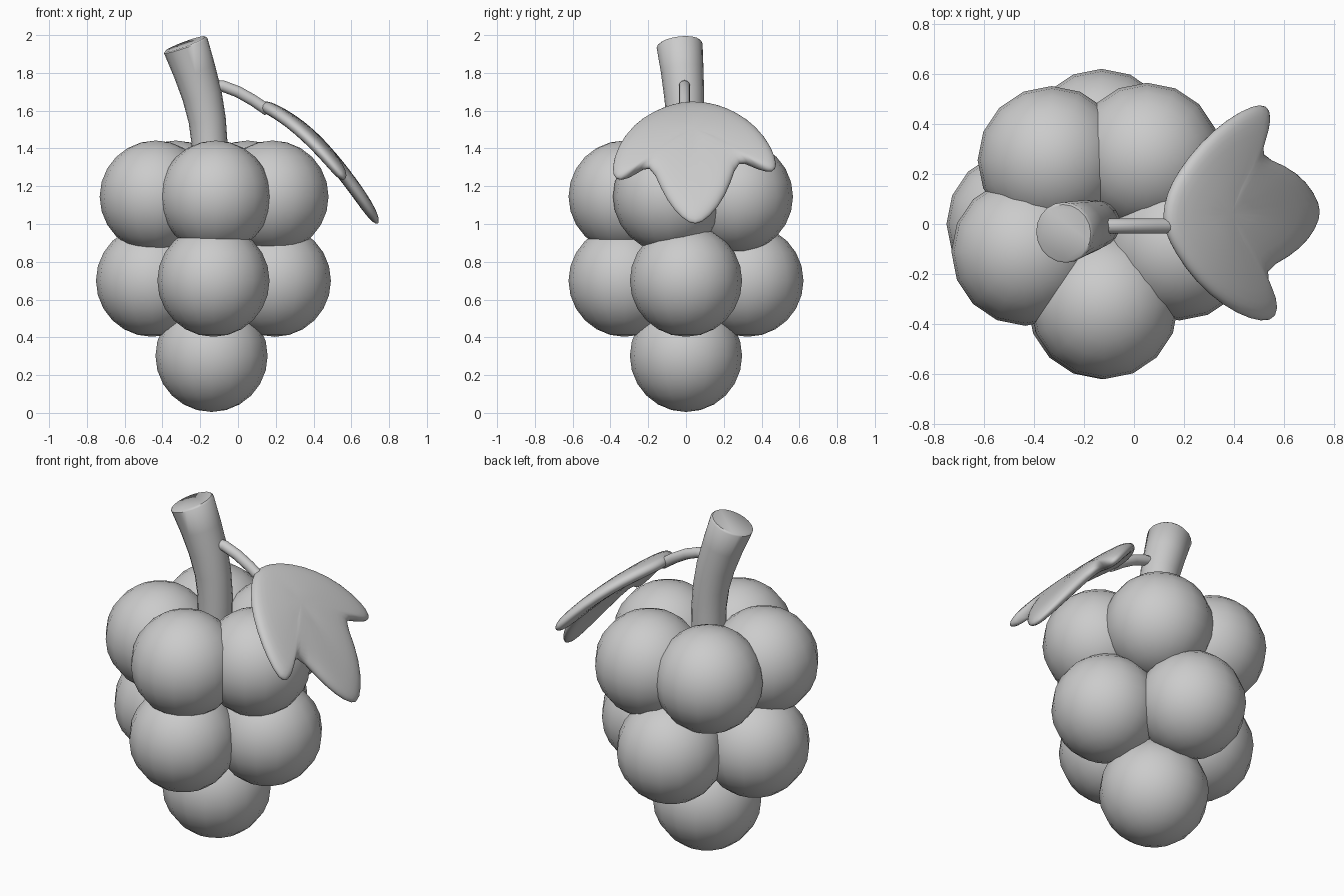
import bpy, bmesh, math
from mathutils import Vector

cube = bpy.data.objects.get("Cube")
if cube:
    bpy.data.objects.remove(cube, do_unlink=True)

GREY = (0.6, 0.6, 0.6, 1.0)
grey = bpy.data.materials.new("plain grey")
grey.use_nodes = True
grey.diffuse_color = GREY
grey.node_tree.nodes["Principled BSDF"].inputs["Base Color"].default_value = GREY


def finish(name, bm, angle=50):
    """Turn a bmesh into a smooth-shaded object with sharp corners kept."""
    bmesh.ops.recalc_face_normals(bm, faces=bm.faces)
    mesh = bpy.data.meshes.new(name)
    bm.to_mesh(mesh)
    bm.free()
    mesh.materials.append(grey)
    mesh.shade_smooth()
    mesh.set_sharp_from_angle(angle=math.radians(angle))
    obj = bpy.data.objects.new(name, mesh)
    bpy.context.collection.objects.link(obj)
    return obj


def bridge(bm, a, b):
    n = len(a)
    for i in range(n):
        j = (i + 1) % n
        bm.faces.new((a[i], a[j], b[j], b[i]))


def berry(name, x, y, z):
    bm = bmesh.new()
    bmesh.ops.create_uvsphere(bm, u_segments=16, v_segments=12, radius=0.297)
    finish(name, bm).location = (x, y, z)


def tube(name, path, radii, sides):
    """Capped round tube along a path lying close to the xz plane."""
    bm = bmesh.new()
    pts = [Vector(p) for p in path]
    rings = []
    for i, p in enumerate(pts):
        along = (pts[min(i + 1, len(pts) - 1)] - pts[max(i - 1, 0)]).normalized()
        u = Vector((0, 1, 0)).cross(along).normalized()
        v = along.cross(u)
        ring = []
        for k in range(sides):
            t = math.tau * k / sides
            ring.append(bm.verts.new(p + radii[i] * (u * math.cos(t) + v * math.sin(t))))
        rings.append(ring)
    for a, b in zip(rings, rings[1:]):
        bridge(bm, a, b)
    bm.faces.new(rings[0])
    bm.faces.new(rings[-1])
    finish(name, bm)


# Berries: one at the tip, four in the middle, five on top
CX, RING = -0.13, 0.325
berry("bottom_berry", -0.14, 0, 0.302)
for count, start, z, label in ((4, 0, 0.70, "middle"), (5, -16, 1.145, "top")):
    for i in range(count):
        t = math.radians(start) + math.tau * i / count
        berry(f"{label}_berry_{i + 1}", CX + RING * math.cos(t), RING * math.sin(t), z)

# Stem and leaf stalk
tube("stem",
     [(-0.15, 0, 1.2), (-0.15, 0, 1.42), (-0.163, -0.003, 1.55), (-0.19, -0.01, 1.68),
      (-0.23, -0.02, 1.81), (-0.277, -0.034, 1.945), (-0.28, -0.035, 1.953)],
     [0.093, 0.095, 0.099, 0.106, 0.113, 0.122, 0.114], 20)
tube("leaf_stalk",
     [(-0.15, -0.008, 1.735), (-0.08, -0.008, 1.73), (0, -0.008, 1.70),
      (0.08, -0.008, 1.655), (0.16, -0.008, 1.6)],
     [0.03] * 5, 12)

# Leaf: three-lobed outline, inflated and bent downwards
OUTLINE = [(0.115, 0.03), (0.13, 0.12), (0.18, 0.215), (0.27, 0.33), (0.38, 0.425),
           (0.48, 0.478), (0.53, 0.478), (0.542, 0.44), (0.525, 0.37), (0.488, 0.272),
           (0.6, 0.24), (0.69, 0.17), (0.742, 0.08), (0.742, 0.02), (0.7, -0.06),
           (0.62, -0.135), (0.5, -0.187), (0.555, -0.29), (0.572, -0.35), (0.55, -0.392),
           (0.47, -0.385), (0.36, -0.33), (0.25, -0.235), (0.165, -0.115), (0.125, -0.03)]
CENTRE = (0.36, 0.04)
HALF = 0.036


def leaf_point(x, y, lift):
    u = x - 0.12
    mid = Vector((x, y, 1.63 - 0.33 * u - 1.1 * u * u - 0.15 * (y - 0.08) ** 2))
    normal = Vector((0.33 + 2.2 * u, 0.3 * (y - 0.08), 1)).normalized()
    return mid + normal * HALF * lift


bm = bmesh.new()
levels = [(0.4, 1), (0.75, 1), (0.91, 0.85), (0.98, 0.5), (1.01, 0)]
levels += [(s, -h) for s, h in reversed(levels[:-1])]
rings = [[bm.verts.new(leaf_point(CENTRE[0] + (x - CENTRE[0]) * s,
                                  CENTRE[1] + (y - CENTRE[1]) * s, h))
          for x, y in OUTLINE] for s, h in levels]
for a, b in zip(rings, rings[1:]):
    bridge(bm, a, b)
for ring, h in ((rings[0], 1), (rings[-1], -1)):
    hub = bm.verts.new(leaf_point(*CENTRE, h))
    for i, v in enumerate(ring):
        bm.faces.new((v, ring[(i + 1) % len(ring)], hub))
leaf = finish("leaf", bm, 180)
leaf.modifiers.new("smooth", "SUBSURF").levels = 1
leaf.modifiers["smooth"].render_levels = 1
